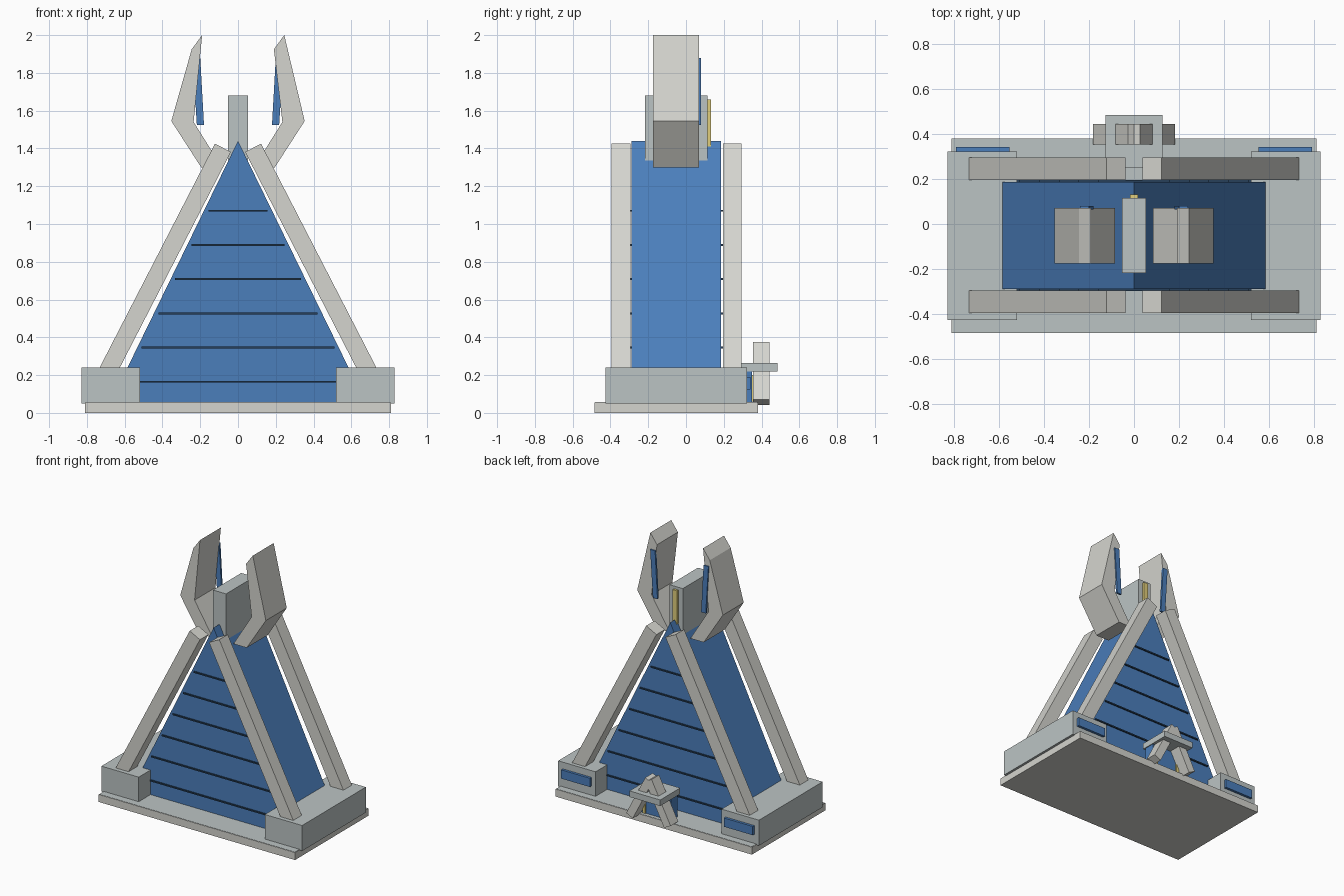
import bpy, bmesh
from mathutils import Vector

if "Cube" in bpy.data.objects:
    bpy.data.objects.remove(bpy.data.objects["Cube"])


def material(name, rgb):
    m = bpy.data.materials.new(name)
    m.diffuse_color = (*rgb, 1)
    m.use_nodes = True
    m.node_tree.nodes["Principled BSDF"].inputs["Base Color"].default_value = m.diffuse_color
    return m


BLUE = material("blue_glass", (0.07, 0.21, 0.5))
DARK = material("dark_line", (0.02, 0.05, 0.1))
STONE = material("blue_grey", (0.5, 0.55, 0.55))
PALE = material("pale_grey", (0.66, 0.66, 0.62))
GOLD = material("gold_light", (0.75, 0.62, 0.2))


def prism(name, profile, y0, y1, mat):
    """Extrude an (x, z) profile from y0 to y1."""
    bm = bmesh.new()
    face = bm.faces.new([bm.verts.new((x, y0, z)) for x, z in profile])
    ext = bmesh.ops.extrude_face_region(bm, geom=[face])
    verts = [v for v in ext["geom"] if isinstance(v, bmesh.types.BMVert)]
    bmesh.ops.translate(bm, verts=verts, vec=(0, y1 - y0, 0))
    bmesh.ops.recalc_face_normals(bm, faces=bm.faces)
    me = bpy.data.meshes.new(name)
    bm.to_mesh(me)
    bm.free()
    me.materials.append(mat)
    ob = bpy.data.objects.new(name, me)
    bpy.context.collection.objects.link(ob)
    return ob


def box(name, x0, x1, y0, y1, z0, z1, mat):
    return prism(name, [(x0, z0), (x1, z0), (x1, z1), (x0, z1)], y0, y1, mat)


def beam(name, side, top, length, width, y0, y1):
    """Leaning beam, placed by its upper outer corner."""
    a = Vector(top)
    down = Vector((0.458, -0.889)) * length
    inward = Vector((-0.889, -0.458)) * width
    pts = [a, a + down, a + down + inward, a + inward]
    prism(name, [(side * p.x, p.y) for p in pts], y0, y1, PALE)


# base slab and its floor
box("base_slab", -0.81, 0.81, -0.485, 0.38, 0, 0.055, PALE)
box("floor", -0.807, 0.807, -0.482, 0.377, 0.05, 0.057, STONE)

# glass body
HALF, APEX = 0.4875, 1.44
prism("glass_body", [(-HALF * (APEX - 0.05), 0.05), (HALF * (APEX - 0.05), 0.05), (0, APEX)],
      -0.288, 0.186, BLUE)

# floor lines on the front and back of the glass
for i in range(6):
    z = 0.165 + 0.181 * i
    w = HALF * (APEX - z) - 0.023
    for label, y0, y1 in (("front", -0.297, -0.28), ("back", 0.18, 0.195)):
        box(f"{label}_floor_line_{i + 1}", -w, w, y0, y1, z - 0.005, z + 0.005, DARK)

# centre post with its light
box("centre_post", -0.054, 0.054, -0.218, 0.115, 1.335, 1.68, STONE)
box("post_light", -0.018, 0.018, 0.11, 0.132, 1.41, 1.66, GOLD)

for s, side in ((-1, "left"), (1, "right")):
    # foot blocks with rear windows
    box(f"{side}_foot_block", s * 0.52, s * 0.828, -0.427, 0.323, 0.05, 0.24, STONE)
    box(f"{side}_window", s * 0.553, s * 0.79, 0.315, 0.342, 0.125, 0.19, BLUE)

    # leaning corner beams
    beam(f"{side}_front_beam", s, (0.122, 1.425), 1.49, 0.095, -0.395, -0.295)
    beam(f"{side}_back_beam", s, (0.122, 1.425), 1.49, 0.095, 0.196, 0.295)

    # crown claws, both tips cut along the same slant
    inner_z, outer_z = (2.0, 1.925) if s < 0 else (1.925, 2.0)
    claw = [(0.085, 1.3), (0.195, 1.3), (0.353, 1.545), (0.245, outer_z),
            (0.19, inner_z), (0.235, 1.54)]
    prism(f"{side}_claw", [(s * x, z) for x, z in claw], -0.176, 0.07, PALE)
    strip = [(0.18, 1.525), (0.218, 1.525), (0.24, 1.88), (0.2, 1.88)]
    prism(f"{side}_claw_window", [(s * x, z) for x, z in strip], 0.064, 0.079, BLUE)

    # entrance legs and lights
    beam(f"{side}_entrance_leg", s, (0.026, 0.375), 0.343, 0.06, 0.354, 0.443)
    box(f"{side}_entrance_light", s * 0.085, s * 0.105, 0.345, 0.362, 0.06, 0.2, GOLD)

# entrance door and canopy
box("entrance_door", -0.12, 0.12, 0.27, 0.35, 0.05, 0.222, BLUE)
box("entrance_canopy", -0.127, 0.127, 0.25, 0.485, 0.22, 0.265, STONE)
